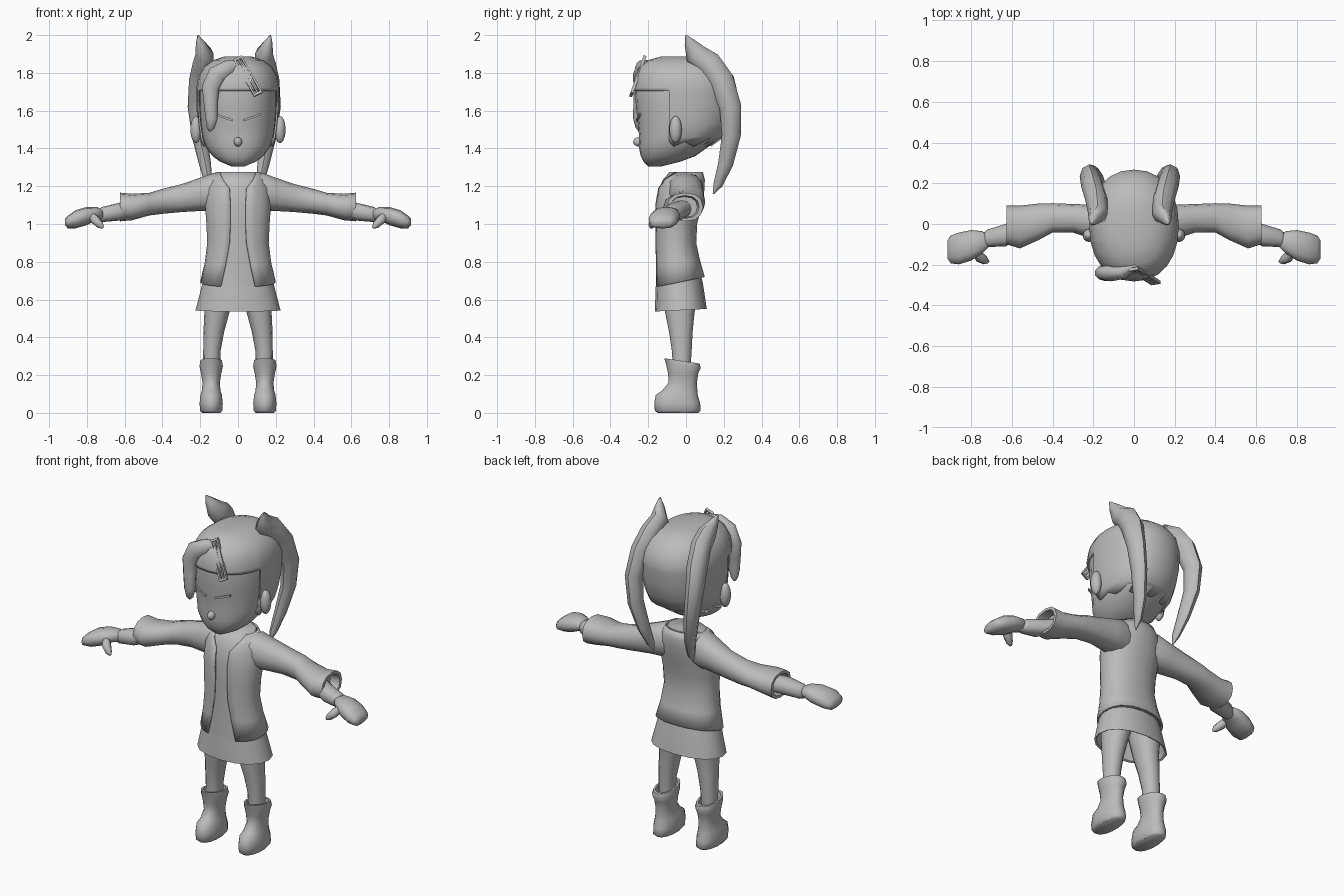
import bpy, bmesh, math
from mathutils import Vector

if "Cube" in bpy.data.objects:
    bpy.data.objects.remove(bpy.data.objects["Cube"])

mat = bpy.data.materials.new("plain grey")
mat.diffuse_color = (0.5, 0.5, 0.5, 1)
mat.use_nodes = True
mat.node_tree.nodes["Principled BSDF"].inputs["Base Color"].default_value = mat.diffuse_color


def finish(bm, name, angle=40, solid=0):
    bmesh.ops.recalc_face_normals(bm, faces=bm.faces)
    me = bpy.data.meshes.new(name)
    bm.to_mesh(me)
    bm.free()
    ob = bpy.data.objects.new(name, me)
    bpy.context.collection.objects.link(ob)
    me.materials.append(mat)
    if solid:
        m = ob.modifiers.new("thickness", 'SOLIDIFY')
        m.thickness = solid
        m.offset = -1
    bpy.ops.object.select_all(action='DESELECT')
    ob.select_set(True)
    bpy.context.view_layer.objects.active = ob
    bpy.ops.object.shade_smooth_by_angle(angle=math.radians(angle))
    return ob


def skin(rings, closed=True, caps=(True, True)):
    """Join successive rings of points into a surface."""
    bm = bmesh.new()
    rows = [[bm.verts.new(p) for p in r] for r in rings]
    n = len(rows[0])
    for a, b in zip(rows, rows[1:]):
        for i in range(n if closed else n - 1):
            j = (i + 1) % n
            bm.faces.new((a[i], a[j], b[j], b[i]))
    if closed and caps[0]:
        bm.faces.new(rows[0])
    if closed and caps[1]:
        bm.faces.new(rows[-1])
    return bm


def oval(t, e):
    c, s = math.cos(t), math.sin(t)
    return math.copysign(abs(c) ** (2 / e), c), math.copysign(abs(s) ** (2 / e), s)


def level(z, yf, yb, hw, cx=0, slope=0, n=16, e=2.2, gap=0):
    """Horizontal ring; gap leaves a front opening of that half width."""
    pts = []
    g = math.asin(min(gap / hw, 0.95)) if gap else 0
    for i in range(n):
        t = -math.pi / 2 + (g + (2 * math.pi - 2 * g) * i / (n - 1) if gap else 2 * math.pi * i / n)
        c, s = oval(t, e)
        y = (yf + yb) / 2 + s * (yb - yf) / 2
        pts.append((cx + hw * c, y, z + slope * y))
    return pts


def tube(path, ref, n=10, flat=1.0):
    """Rings along (x, y, z, r); flat scales the width along ref."""
    P = [Vector(p[:3]) for p in path]
    rings = []
    for i, p in enumerate(P):
        t = (P[min(i + 1, len(P) - 1)] - P[max(i - 1, 0)]).normalized()
        v = t.cross(Vector(ref)).normalized()
        u = v.cross(t)
        r = path[i][3]
        rings.append([p + u * r * flat * math.cos(k * math.tau / n) + v * r * math.sin(k * math.tau / n)
                      for k in range(n)])
    return rings


def flip(rings, s, shift=0):
    return [[(s * p[0] + shift, p[1], p[2]) for p in r] for r in rings]


def blob(name, loc, size, seg=12):
    bm = bmesh.new()
    bmesh.ops.create_uvsphere(bm, u_segments=seg, v_segments=8, radius=1)
    for v in bm.verts:
        v.co = Vector((v.co.x * size[0], v.co.y * size[1], v.co.z * size[2])) + Vector(loc)
    return finish(bm, name, 60)


# Head: z, front y, back y, half width
skull = [(1.305, -.20, -.13, .035), (1.33, -.225, -.03, .095), (1.36, -.24, .05, .135),
         (1.41, -.25, .12, .172), (1.46, -.248, .19, .19), (1.53, -.255, .225, .2),
         (1.62, -.265, .25, .207), (1.71, -.27, .255, .207), (1.77, -.26, .24, .197),
         (1.82, -.235, .2, .168), (1.855, -.19, .15, .12), (1.875, -.12, .09, .06)]
finish(skin([level(*s, n=24) for s in skull]), "head", 50)

# Hair cap, cut away around the face
cap = [(z + (.012 if z > 1.7 else 0), f - .012, b + .012, w + .013) for z, f, b, w in skull[3:]]
bm = skin([level(*s, n=24) for s in cap], caps=(False, True))
for co, no in (((0, -.09, 0), (0, 1, 0)), ((0, 0, 1.705), (0, 0, 1))):
    bmesh.ops.bisect_plane(bm, geom=bm.verts[:] + bm.edges[:] + bm.faces[:], plane_co=co, plane_no=no)
bmesh.ops.delete(bm, geom=[f for f in bm.faces if f.calc_center_median().y < -.09
                           and f.calc_center_median().z < 1.705], context='FACES')
# ragged lower edge
for i, v in enumerate([v for v in bm.verts if v.co.z < 1.412]):
    v.co.z += .025 * (i % 2)
finish(bm, "hair_cap", 50, .01)

# Swept fringe lock
lock = [(.02, -.20, 1.85, .02), (-.05, -.235, 1.825, .045), (-.11, -.24, 1.79, .055),
        (-.145, -.24, 1.72, .05), (-.145, -.25, 1.64, .038), (-.14, -.255, 1.56, .034),
        (-.145, -.25, 1.51, .022), (-.15, -.245, 1.49, .005)]
finish(skin(tube(lock, (0, 1, 0), 10, .75)), "fringe_lock", 60)

# Pigtails with pointed tufts
tail = [(-.212, .0, 2.0, .004), (-.20, .02, 1.96, .03), (-.178, .05, 1.90, .06), (-.185, .12, 1.85, .068),
        (-.205, .185, 1.76, .068), (-.22, .235, 1.62, .058), (-.205, .24, 1.47, .05),
        (-.175, .21, 1.32, .04), (-.155, .17, 1.21, .025), (-.15, .145, 1.16, .004)]
for s, side in ((1, "left"), (-1, "right")):
    rings = tube(tail, (1, 0, 0), 8, .8)
    finish(skin(flip(rings, s, 0 if s > 0 else -.04)), side + "_pigtail", 50)

# Hair clip: rectangular frame with a centre bar
bm = bmesh.new()
a, b = Vector((0, -.222, 1.875)), Vector((.105, -.288, 1.69))
d = (b - a).normalized()
w = d.cross(Vector((0, -1, .35))).normalized()
up = w.cross(d)
mid, L = (a + b) / 2, (b - a).length / 2
for cu, cw, lu, lw in ((0, .02, L, .005), (0, -.02, L, .005), (L, 0, .006, .025), (-L, 0, .006, .025), (0, 0, L, .004)):
    for v in bmesh.ops.create_cube(bm, size=2)['verts']:
        v.co = mid + d * (cu + v.co.x * lu) + w * (cw + v.co.y * lw) + up * v.co.z * .008
finish(bm, "hair_clip", 30)

# Face details
blob("nose", (0, -.25, 1.435), (.022, .03, .025), 8)
for s, side in ((-1, "left"), (1, "right")):
    blob(side + "_ear", (s * .222, -.055, 1.5), (.03, .033, .072))
    bm = bmesh.new()
    for v in bmesh.ops.create_cube(bm, size=2)['verts']:
        x = .075 + .045 * v.co.x
        v.co = (s * x, -.262 + 1.9 * (x - .02) ** 2 + .004 * v.co.y, 1.565 + .016 * v.co.x + .006 * v.co.z)
    finish(bm, side + "_closed_eye", 30)

# Shirt and jacket: z, front y, back y, half width, slope, opening
body = [(.70, -.168, .10, .2, .2, .085), (.80, -.165, .075, .176, .1, .06), (.90, -.165, .055, .163, 0, .04),
        (1.0, -.165, .06, .168, 0, .035), (1.1, -.165, .085, .175, 0, .035), (1.19, -.15, .1, .17, 0, .04),
        (1.235, -.13, .1, .15, 0, .075), (1.275, -.095, .09, .118, 0, .095)]
finish(skin([level(z, f + .008, r - .012, h - .012, slope=k, n=20) for z, f, r, h, k, g in body]), "shirt", 50)
finish(skin([level(z, f, r, h, slope=k, n=24, gap=g) for z, f, r, h, k, g in body], closed=False), "jacket", 50, .008)

# Skirt, hollow below
skirt = [(.78, -.15, .065, .165), (.68, -.16, .09, .19), (.545, -.165, .11, .225), (.55, -.155, .1, .215),
         (.66, -.145, .075, .175)]
finish(skin([level(*s, n=16, slope=.05) for s in skirt]), "skirt", 35)

# Arms: x, y, z, y radius, z radius
sleeve = [(.06, -.01, 1.165, .08, .09), (.13, .0, 1.17, .095, .1), (.2, .01, 1.157, .085, .088),
          (.3, .028, 1.137, .07, .074), (.4, .03, 1.12, .072, .066), (.47, .01, 1.105, .09, .06),
          (.56, -.015, 1.09, .105, .07), (.625, -.005, 1.09, .095, .076), (.625, -.005, 1.09, .075, .06),
          (.57, -.01, 1.09, .07, .055)]
wrist = [(.54, -.01, 1.085, .05, .045), (.63, -.055, 1.065, .055, .047), (.72, -.07, 1.05, .043, .04),
         (.74, -.075, 1.045, .03, .03)]
hand = [(.715, -.085, 1.05, .03, .025), (.745, -.09, 1.055, .055, .034), (.80, -.105, 1.042, .075, .048),
        (.86, -.12, 1.025, .078, .048), (.9, -.125, 1.01, .068, .034), (.915, -.125, 1.01, .045, .018)]


def upright(x, y, z, ry, rz, n=12, e=2.3):
    return [(x, y + ry * c, z + rz * s) for c, s in (oval(i * math.tau / n, e) for i in range(n))]


thumb = [(.775, -.14, 1.045, .02), (.755, -.165, 1.02, .026), (.73, -.18, .995, .02), (.715, -.185, .98, .007)]

# Legs and boots
leg = [(.25, -.07, .025, .045, .14), (.33, -.075, .03, .046, .138), (.43, -.09, .035, .055, .128),
       (.53, -.11, .045, .066, .112), (.62, -.12, .06, .08, .1), (.68, -.12, .06, .08, .095)]
boot = [(0, -.15, .065, .05, 0), (.012, -.165, .078, .06, 0), (.05, -.168, .075, .063, 0),
        (.095, -.16, .062, .058, 0), (.12, -.125, .06, .05, 0), (.16, -.092, .058, .047, 0),
        (.21, -.095, .065, .055, 0), (.245, -.105, .078, .063, -.1), (.272, -.115, .072, .058, -.15),
        (.272, -.1, .058, .048, -.15), (.23, -.09, .05, .045, 0)]

for s, side in ((-1, "left"), (1, "right")):
    for part, data in (("sleeve", sleeve), ("wrist", wrist), ("hand", hand)):
        finish(skin(flip([upright(*r) for r in data], s)), f"{side}_{part}", 50)
    finish(skin(flip(tube(thumb, (0, 0, 1), 8), s)), side + "_thumb", 60)
    finish(skin(flip([level(z, f, b, h, cx=c, n=12) for z, f, b, h, c in leg], s)), side + "_leg", 60)
    finish(skin(flip([level(z, f, b, h, cx=.142, slope=k, n=14) for z, f, b, h, k in boot], s)), side + "_boot", 50)
